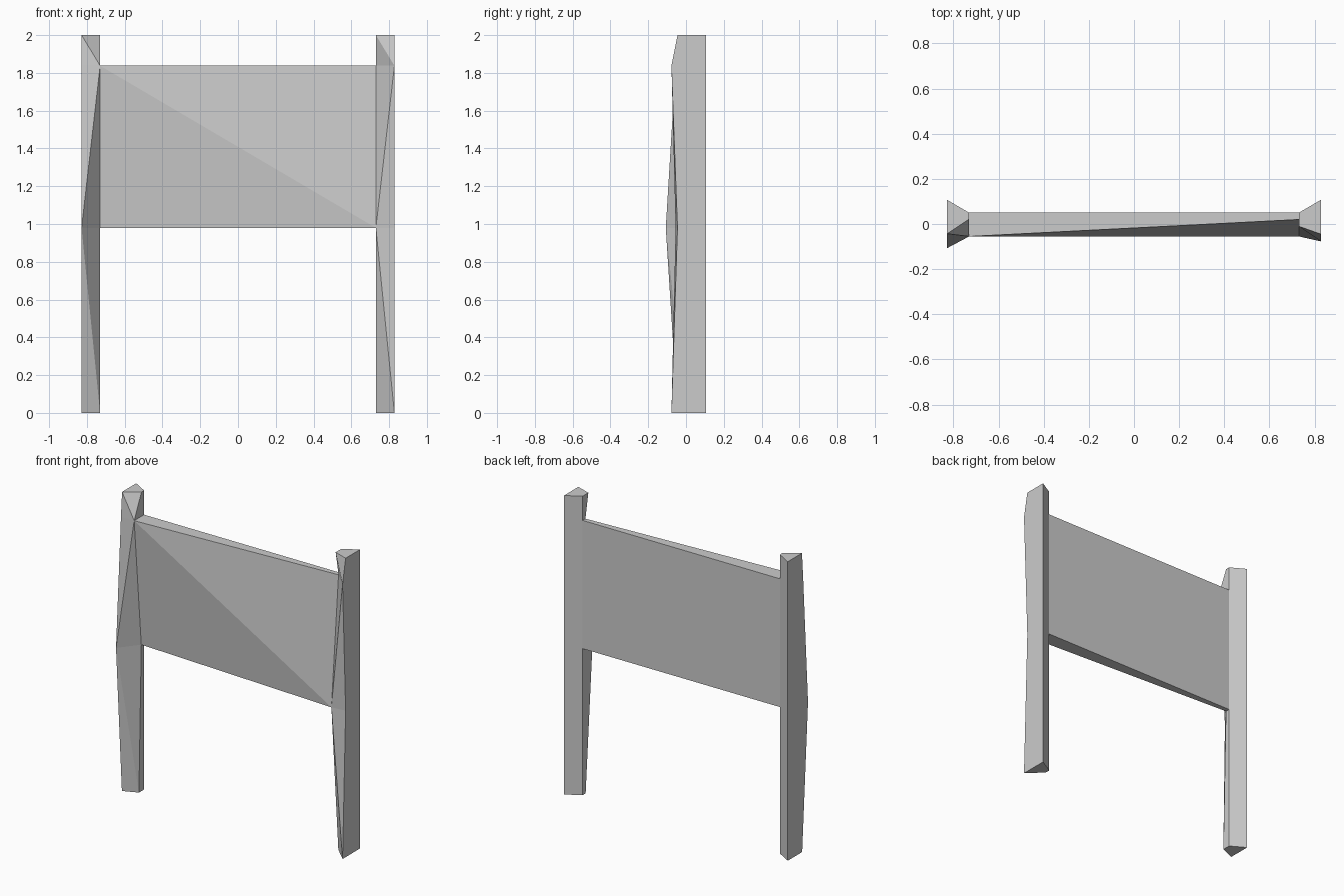
import bpy
import bmesh

cube = bpy.data.objects.get("Cube")
if cube:
    bpy.data.objects.remove(cube)

OUTER, INNER = 0.828, 0.73          # post edges in x
BACK_OUT, BACK_IN = 0.107, 0.05     # back edges in y
HEIGHT, TOP, BOTTOM = 2.0, 1.838, 0.98

grey = bpy.data.materials.new("grey")
grey.use_nodes = True
colour = (0.6, 0.6, 0.6, 1)
grey.diffuse_color = colour
grey.node_tree.nodes["Principled BSDF"].inputs["Base Color"].default_value = colour


def finish(name, bm):
    bmesh.ops.recalc_face_normals(bm, faces=bm.faces)
    mesh = bpy.data.meshes.new(name)
    bm.to_mesh(mesh)
    bm.free()
    mesh.materials.append(grey)
    obj = bpy.data.objects.new(name, mesh)
    bpy.context.collection.objects.link(obj)


def post(name, side, outer_front, inner_front, flip):
    """Rough-hewn post: four-sided rings with a zigzag of facets on the front."""
    bm = bmesh.new()
    rings = []
    for z, fo, fi in zip((0, BOTTOM, TOP, HEIGHT), outer_front, inner_front):
        corners = ((OUTER, fo), (INNER, fi), (INNER, BACK_IN), (OUTER, BACK_OUT))
        rings.append([bm.verts.new((side * x, y, z)) for x, y in corners])
    for i, (low, high) in enumerate(zip(rings, rings[1:])):
        for k in range(1, 4):
            n = (k + 1) % 4
            bm.faces.new((low[k], low[n], high[n], high[k]))
        # Alternate the diagonal so that the front facets zigzag
        if (i + flip) % 2:
            bm.faces.new((low[0], low[1], high[0]))
            bm.faces.new((low[1], high[1], high[0]))
        else:
            bm.faces.new((low[0], low[1], high[1]))
            bm.faces.new((low[0], high[1], high[0]))
    bm.faces.new(rings[0])
    bm.faces.new(rings[-1])
    finish(name, bm)


# Posts: front depths run from the foot to the tip
post("right_post", -1, (-0.045, -0.107, -0.055, -0.043), (-0.005, 0.02, -0.055, 0.022), 1)
post("left_post", 1, (-0.077, -0.045, -0.077, -0.045), (0.018, -0.055, 0.02, -0.01), 0)

# Board between the posts: flat back, front folded along one diagonal
bm = bmesh.new()
corners = ((-INNER, BOTTOM, 0.02), (INNER, BOTTOM, -0.055),
           (INNER, TOP, 0.02), (-INNER, TOP, -0.055))
front = [bm.verts.new((x, y, z)) for x, z, y in corners]
back = [bm.verts.new((x, BACK_IN, z)) for x, z, y in corners]
bm.faces.new((front[0], front[1], front[3]))
bm.faces.new((front[1], front[2], front[3]))
bm.faces.new(back)
for k in (0, 2):
    bm.faces.new((front[k], front[k + 1], back[k + 1], back[k]))
finish("board", bm)
